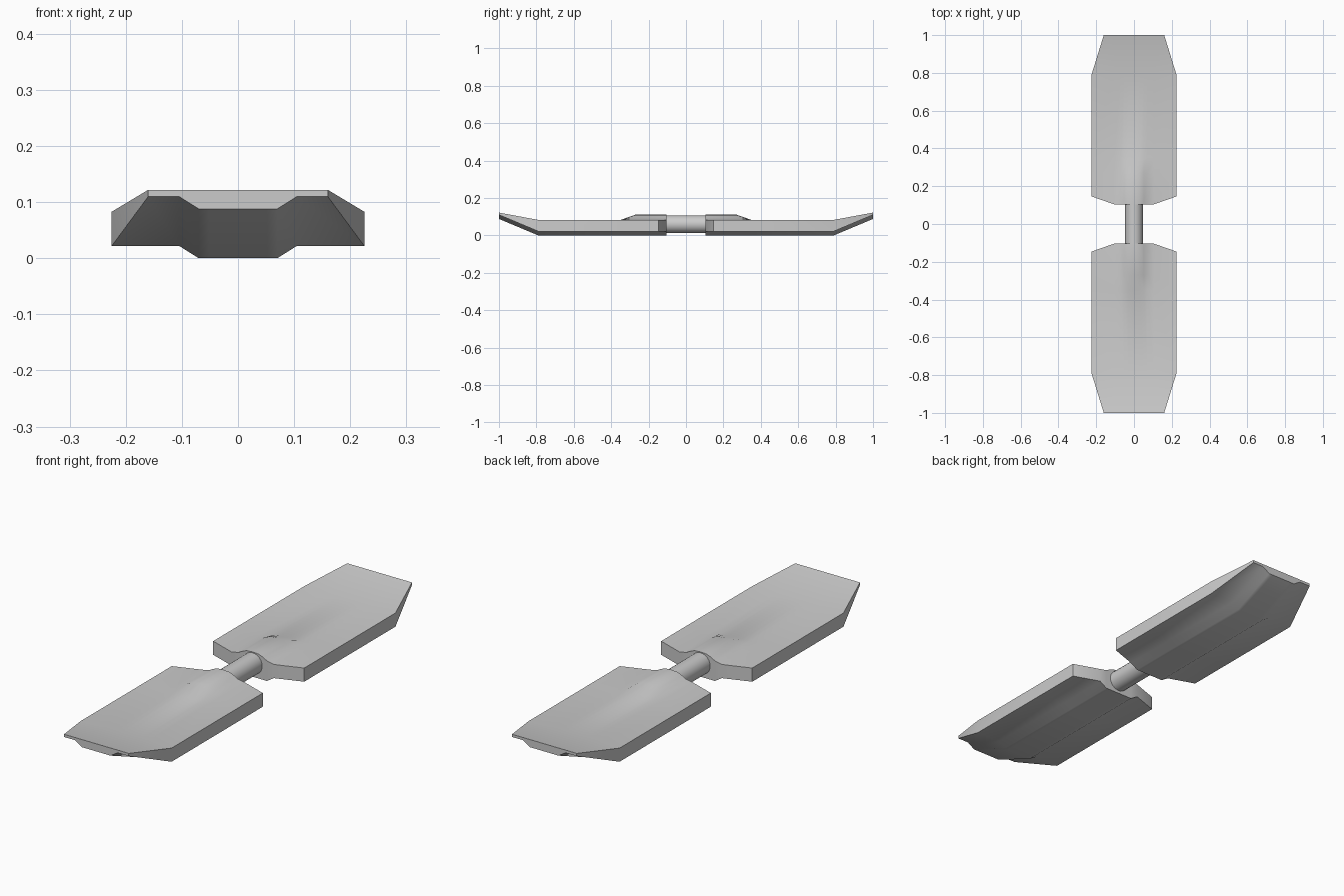
import bpy, bmesh, math

if "Cube" in bpy.data.objects:
    bpy.data.objects.remove(bpy.data.objects["Cube"])

# Cross-section columns (half): x, top bump height, underside z
HALF = [(0, .028, 0), (.03, .026, 0), (.052, .017, 0), (.07, .007, 0), (.105, 0, .022)]
# Lengthwise stations: y, outer edge y, outer half width, top z, bump factor, bottom lift
STATIONS = [(.104, .146, .225, .083, 1, 0), (.27, .27, .225, .083, 1, 0),
            (.35, .35, .225, .083, 0, 0), (.79, .79, .225, .083, 0, 0),
            (1, 1, .16, .122, 0, .088)]


def section(y, edge_y, width, top, bump, lift):
    """Closed ring: top from left to right, then underside back again."""
    right_top = [(x, y, top + b * bump) for x, b, _ in HALF] + [(width, edge_y, top)]
    right_bot = [(x, y, z + lift) for x, _, z in HALF] + [(width, edge_y, .022 + lift)]
    mirror = lambda pts: [(-x, yy, z) for x, yy, z in pts[:0:-1]]
    return mirror(right_top) + right_top + (mirror(right_bot) + right_bot)[::-1]


def smooth(obj, angle):
    bpy.ops.object.select_all(action='DESELECT')
    bpy.context.view_layer.objects.active = obj
    obj.select_set(True)
    bpy.ops.object.shade_smooth_by_angle(angle=math.radians(angle))


# Blades: one lofted blade, mirrored along the shaft
bm = bmesh.new()
rings = [[bm.verts.new(p) for p in section(*s)] for s in STATIONS]
n = len(rings[0])
for a, b in zip(rings, rings[1:]):
    for i in range(n):
        j = (i + 1) % n
        bm.faces.new((a[i], a[j], b[j], b[i]))
# End walls as strips between top and underside
for ring in (rings[0], rings[-1]):
    for i in range(n // 2 - 1):
        bm.faces.new((ring[i], ring[i + 1], ring[n - 2 - i], ring[n - 1 - i]))
bmesh.ops.recalc_face_normals(bm, faces=bm.faces)
mesh = bpy.data.meshes.new("blades")
bm.to_mesh(mesh)
bm.free()
blades = bpy.data.objects.new("blades", mesh)
bpy.context.collection.objects.link(blades)
smooth(blades, 40)
mod = blades.modifiers.new("mirror", 'MIRROR')
mod.use_axis = (False, True, False)
mod.use_clip = False

# Short round shaft joining the blades
bpy.ops.mesh.primitive_cylinder_add(vertices=24, radius=.047, depth=.23,
                                    location=(0, 0, .06), rotation=(math.pi / 2, 0, 0))
shaft = bpy.context.object
shaft.name = "shaft"
smooth(shaft, 40)
